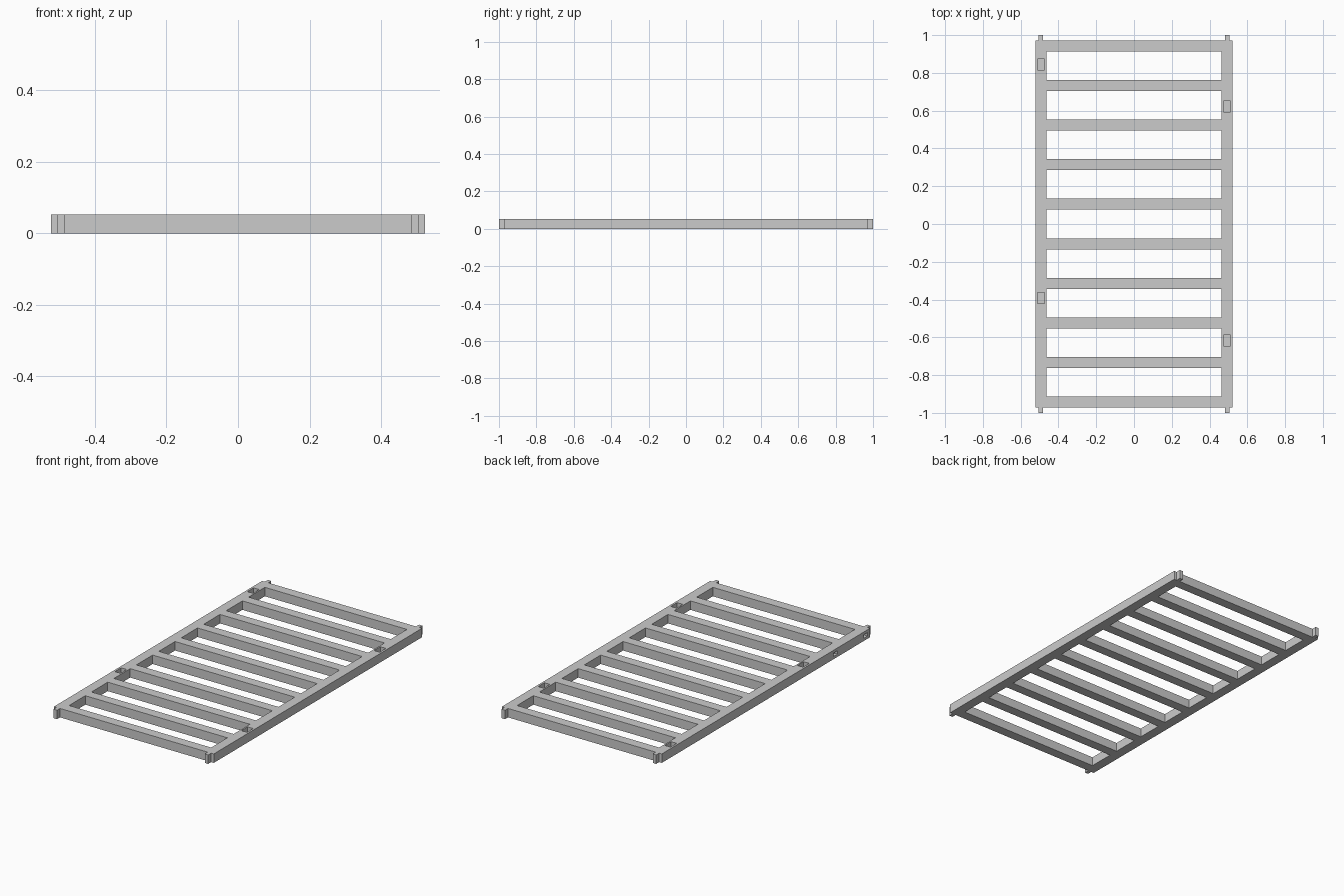
import bpy
import bmesh
from mathutils import Matrix, Vector

cube = bpy.data.objects.get("Cube")
if cube:
    bpy.data.objects.remove(cube, do_unlink=True)

# Main dimensions
HALF_X, HALF_Y, HEIGHT = 0.5225, 0.972, 0.053
BAR = 0.058
RUNGS = 10
PITCH = (2 * HALF_Y - BAR) / (RUNGS - 1)

# Single grey finish
grey = bpy.data.materials.new("matte_grey")
grey.use_nodes = True
colour = (0.6, 0.6, 0.6, 1.0)
grey.diffuse_color = colour
grey.node_tree.nodes["Principled BSDF"].inputs["Base Color"].default_value = colour


def boxes(name, items):
    """One object made of boxes, each given as (centre, size)."""
    bm = bmesh.new()
    for centre, size in items:
        matrix = Matrix.Translation(centre) @ Matrix.Diagonal(Vector(size).to_4d())
        bmesh.ops.create_cube(bm, size=1, matrix=matrix)
    mesh = bpy.data.meshes.new(name)
    bm.to_mesh(mesh)
    bm.free()
    mesh.materials.append(grey)
    obj = bpy.data.objects.new(name, mesh)
    bpy.context.collection.objects.link(obj)
    return obj


# Ladder frame starts as a solid slab
mid = HEIGHT / 2
frame = boxes("ladder_frame", [((0, 0, mid), (2 * HALF_X, 2 * HALF_Y, HEIGHT))])

# Openings between the rungs
cuts = []
for i in range(RUNGS - 1):
    y = (i - (RUNGS - 2) / 2) * PITCH
    cuts.append(((0, y, mid), (2 * (HALF_X - BAR), PITCH - BAR, 3 * HEIGHT)))

# Blind sockets in the tops of the rails
for x, y in ((-0.492, 0.845), (0.492, 0.623), (-0.492, -0.392), (0.492, -0.616)):
    cuts.append(((x, y, HEIGHT), (0.037, BAR, 0.06)))

# Small blind sockets in the outer side of one rail
for y in (-0.65, -0.93):
    cuts.append(((-HALF_X, y, mid), (0.04, 0.036, 0.02)))

cutter = boxes("opening_cutter", cuts)
cutter.hide_render = True
boolean = frame.modifiers.new("openings", "BOOLEAN")
boolean.operation = "DIFFERENCE"
boolean.solver = "EXACT"
boolean.object = cutter
bpy.context.view_layer.objects.active = frame
bpy.ops.object.modifier_apply(modifier=boolean.name)
bpy.data.objects.remove(cutter, do_unlink=True)

# Connecting tabs at the rail ends
for side, sx in (("left", 1), ("right", -1)):
    for end, sy in (("front", -1), ("back", 1)):
        centre = (sx * 0.494, sy * (HALF_Y + 1) / 2, mid)
        boxes(f"{end}_{side}_tab", [(centre, (0.022, 1 - HALF_Y, HEIGHT))])
